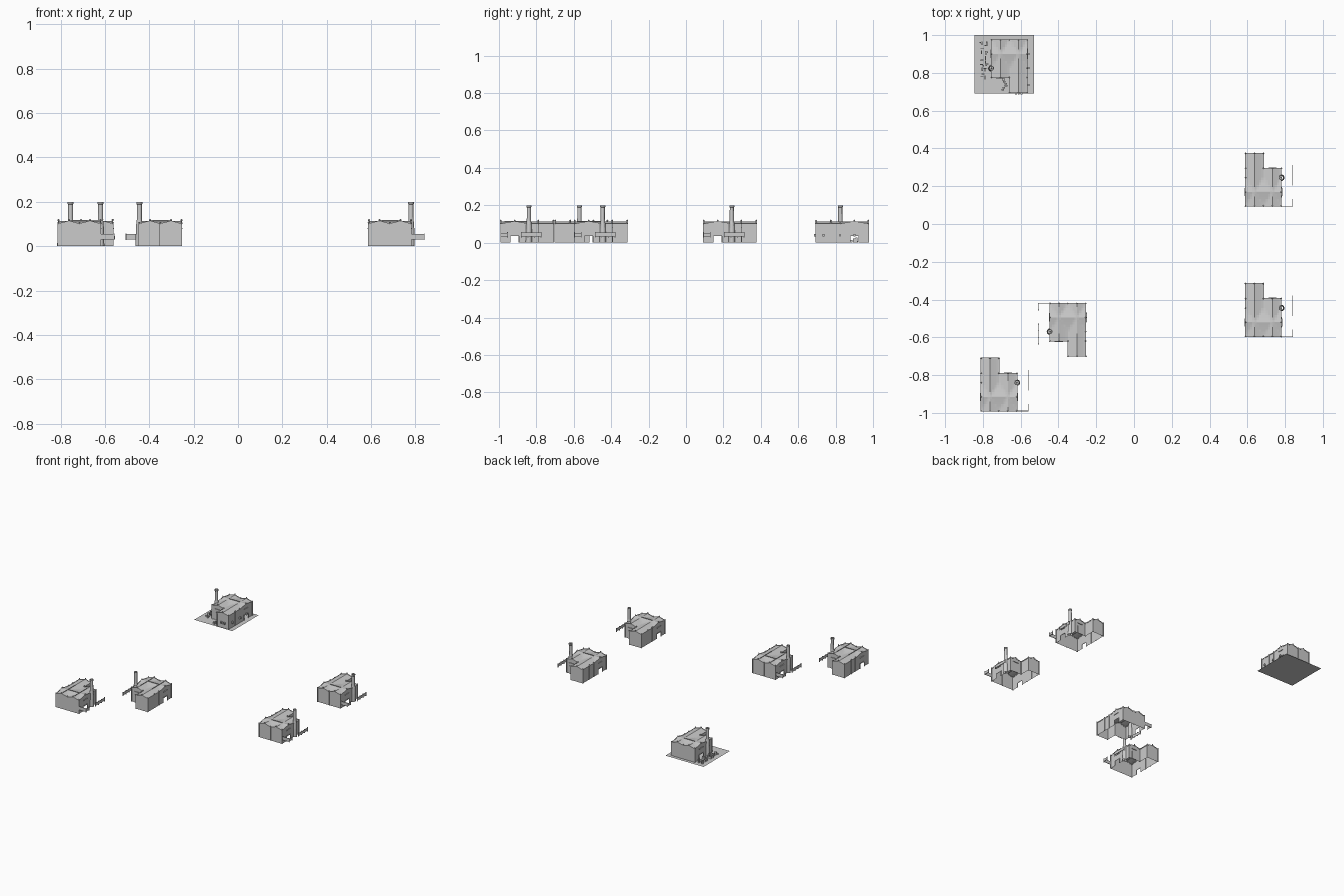
import bpy, bmesh, math, random
from mathutils import Matrix, Vector

if "Cube" in bpy.data.objects:
    bpy.data.objects.remove(bpy.data.objects["Cube"])

random.seed(4)
BAY = 0.095          # width of one roof bay
W, D, L = 0.19, 0.20, 0.28   # width, main depth, full length of the L plan
OUT = [(0, 0), (W, 0), (W, D), (BAY, D), (BAY, L), (0, L)]


def roof_z(x, y):
    """Shallow crossed gables: two bays along y, one across."""
    c = BAY / 2 if x < BAY else BAY * 1.5
    a = max(0, 1 - abs(x - c) / (BAY / 2))
    b = max(0, 1 - abs(y - 0.075) / 0.075)
    return 0.101 + 0.013 * max(a ** 1.2, b ** 1.2)


def box(bm, x0, x1, y0, y1, z0, z1):
    m = Matrix.Translation(((x0 + x1) / 2, (y0 + y1) / 2, (z0 + z1) / 2))
    m = m @ Matrix.Diagonal((abs(x1 - x0), abs(y1 - y0), abs(z1 - z0), 1))
    bmesh.ops.create_cube(bm, size=1, matrix=m)


def lathe(bm, profile, x, y, n=16):
    rings = [[bm.verts.new((x + r * math.cos(2 * math.pi * i / n),
                            y + r * math.sin(2 * math.pi * i / n), z))
              for i in range(n)] for r, z in profile]
    for a, b in zip(rings, rings[1:]):
        for i in range(n):
            bm.faces.new((a[i], a[(i + 1) % n], b[(i + 1) % n], b[i]))


def to_mesh(bm, name):
    me = bpy.data.meshes.new(name)
    bm.to_mesh(me)
    bm.free()
    return me


def samples(p, q, step=0.0119):
    n = max(1, round((q - p).length / step))
    return [p.lerp(q, i / n) for i in range(n + 1)]


def edges():
    for i, p in enumerate(OUT):
        yield i, Vector(p), Vector(OUT[(i + 1) % len(OUT)])


# walls as single sheets, open at the doorways
def make_walls():
    bm = bmesh.new()
    doors = {1: (0.05, 0.098), 5: (0.185, 0.233)}    # distance along the edge
    for i, p, q in edges():
        length = (q - p).length
        stops = [(s - p).length for s in samples(p, q)]
        d = doors.get(i)
        if d:
            stops = sorted([s for s in stops if min(abs(s - e) for e in d) > 0.003] + list(d))
        for a, b in zip(stops, stops[1:]):
            zb = 0.035 if d and d[0] <= (a + b) / 2 <= d[1] else 0
            u, v = p.lerp(q, a / length), p.lerp(q, b / length)
            bm.faces.new([bm.verts.new(c) for c in (
                (*u, zb), (*v, zb), (*v, roof_z(*v)), (*u, roof_z(*u)))])
    bmesh.ops.remove_doubles(bm, verts=bm.verts, dist=1e-5)
    return to_mesh(bm, "walls")


# roof surface over the L plan
def make_roof():
    bm = bmesh.new()
    dx = BAY / 8
    for i in range(16):
        rows = 16 if i >= 8 else 23
        ys = [j * 0.0125 if j * 0.0125 < L else L for j in range(rows + 1)]
        for a, b in zip(ys, ys[1:]):
            x0, x1 = i * dx, (i + 1) * dx
            z = lambda x, y: roof_z(min(x, x0 + dx) if i >= 8 else x - 1e-7, y)
            bm.faces.new([bm.verts.new((x, y, z(x, y)))
                          for x, y in ((x0, a), (x1, a), (x1, b), (x0, b))])
    bmesh.ops.remove_doubles(bm, verts=bm.verts, dist=1e-5)
    return to_mesh(bm, "roof")


# cornice band following the gables
def make_cornice():
    bm = bmesh.new()
    for i, p, q in edges():
        d = (q - p).normalized()
        n = Vector((d.y, -d.x)) * 0.002
        prev = None
        for s in samples(p, q):
            z = roof_z(*s)
            ring = [bm.verts.new((*(s + k * n), z + h)) for k, h in
                    ((1, -0.004), (1, 0.002), (-1, 0.002), (-1, -0.004))]
            if prev:
                for k in range(4):
                    bm.faces.new((prev[k], ring[k], ring[(k + 1) % 4], prev[(k + 1) % 4]))
            prev = ring
    return to_mesh(bm, "cornice")


# pilasters at the corners and bay lines, each with a pointed finial
def make_pilasters():
    bm = bmesh.new()
    pts = OUT + [(BAY, 0), (0, 0.15), (W, 0.15), (0, D)]
    tips = [(BAY / 2, 0), (BAY * 1.5, 0), (BAY * 1.5, D), (BAY / 2, L), (0, 0.075), (W, 0.075)]
    for x, y in pts:
        box(bm, x - 0.003, x + 0.003, y - 0.003, y + 0.003, 0, roof_z(x, y) + 0.006)
    for x, y in pts + tips:
        z = roof_z(x, y)
        lathe(bm, [(0.004, z), (0.005, z + 0.005), (0.001, z + 0.009)], x, y, 4)
    return to_mesh(bm, "pilasters")


# ridge crests, thin fins on top of the roof
def make_crests(along):
    bm = bmesh.new()
    box(bm, 0.05, 0.14, 0.074, 0.076, 0.112, 0.117)
    if along:
        for x in (BAY / 2, BAY * 1.5):
            box(bm, x - 0.001, x + 0.001, 0.02, 0.16, 0.112, 0.117)
    return to_mesh(bm, "ridge_crests")


# door frames and lintels
def make_doors():
    bm = bmesh.new()
    for x, s in ((0, -1), (W, 1)):
        for y in (0.049, 0.099):
            box(bm, x, x + s * 0.003, y - 0.0025, y + 0.0025, 0, 0.038)
        box(bm, x, x + s * 0.003, 0.0465, 0.1015, 0.035, 0.039)
        box(bm, x, x + s * 0.005, 0.052, 0.096, 0.078, 0.082)
    box(bm, 0.122, 0.164, D, D + 0.003, 0, 0.058)
    box(bm, 0.128, 0.158, D, D + 0.004, 0, 0.052)
    box(bm, 0.121, 0.165, D, D + 0.005, 0.078, 0.082)
    return to_mesh(bm, "door_frames")


# tall hollow chimney
def make_chimney():
    bm = bmesh.new()
    lathe(bm, [(0.017, 0), (0.016, 0.06), (0.014, 0.10), (0.0115, 0.12), (0.011, 0.188),
               (0.0135, 0.191), (0.0135, 0.20), (0.009, 0.20), (0.009, 0.11)], W, 0.15)
    return to_mesh(bm, "chimney")


# raised yard fence in three pieces
def make_fence():
    bm = bmesh.new()
    box(bm, W, 0.25, -0.0015, 0.0015, 0.031, 0.056)
    box(bm, 0.2485, 0.2515, 0, 0.035, 0.034, 0.053)
    box(bm, 0.2485, 0.2515, 0.11, 0.215, 0.034, 0.054)
    for y in (0.0, 0.035, 0.11, 0.145, 0.18, 0.215):
        box(bm, 0.248, 0.252, y - 0.002, y + 0.002, 0.028, 0.058)
    return to_mesh(bm, "yard_fence")


parts = [make_walls(), make_roof(), make_cornice(), make_pilasters(), make_doors(), make_chimney()]
fence, plain, full = make_fence(), make_crests(False), make_crests(True)

# yard of the back-left building: ground sheet, lamps and scrap
bm = bmesh.new()
bm.faces.new([bm.verts.new(c) for c in
              ((-0.035, -0.025, 0), (0.28, -0.025, 0), (0.28, 0.285, 0), (-0.035, 0.285, 0))])
ground = to_mesh(bm, "ground_sheet")

bm = bmesh.new()
for x, y in ((-0.006, 0.075), (-0.006, 0.15), (-0.006, 0.24), (0.045, 0.285), (0.03, 0.285), (0.06, 0.285)):
    box(bm, x - 0.005, x + 0.005, y - 0.005, y + 0.005, 0.032, 0.046)
lamps = to_mesh(bm, "wall_lamps")

bm = bmesh.new()
for k in range(26):
    x, y = random.uniform(0.212, 0.245), random.uniform(0.01, 0.2)
    a, b = random.choice(((0.003, 0.010), (0.008, 0.002), (0.004, 0.004)))
    box(bm, x - a, x + a, y - b, y + b, 0, random.uniform(0.008, 0.03))
for k in range(6):
    x, y = random.uniform(0.11, 0.13), 0.21 + k * 0.011
    box(bm, x - 0.007, x + 0.007, y - 0.004, y + 0.004, 0, random.uniform(0.01, 0.025))
scrap = to_mesh(bm, "yard_scrap")

# place the five buildings: origin corner, half turn, extra parts
sites = [
    ("east_north", 0.59, 0.095, False, [fence, plain]),
    ("east_south", 0.59, -0.595, False, [fence, plain]),
    ("front_left", -0.81, -0.99, False, [fence, full]),
    ("centre_left", -0.255, -0.42, True, [fence, full]),
    ("back_left", -0.565, 0.975, True, [ground, lamps, scrap, plain]),
]
for site, x, y, turned, extra in sites:
    for me in parts + extra:
        ob = bpy.data.objects.new(f"{site}_{me.name.split('.')[0]}", me)
        ob.location = (x, y, 0)
        ob.rotation_euler.z = math.pi if turned else 0
        bpy.context.collection.objects.link(ob)
